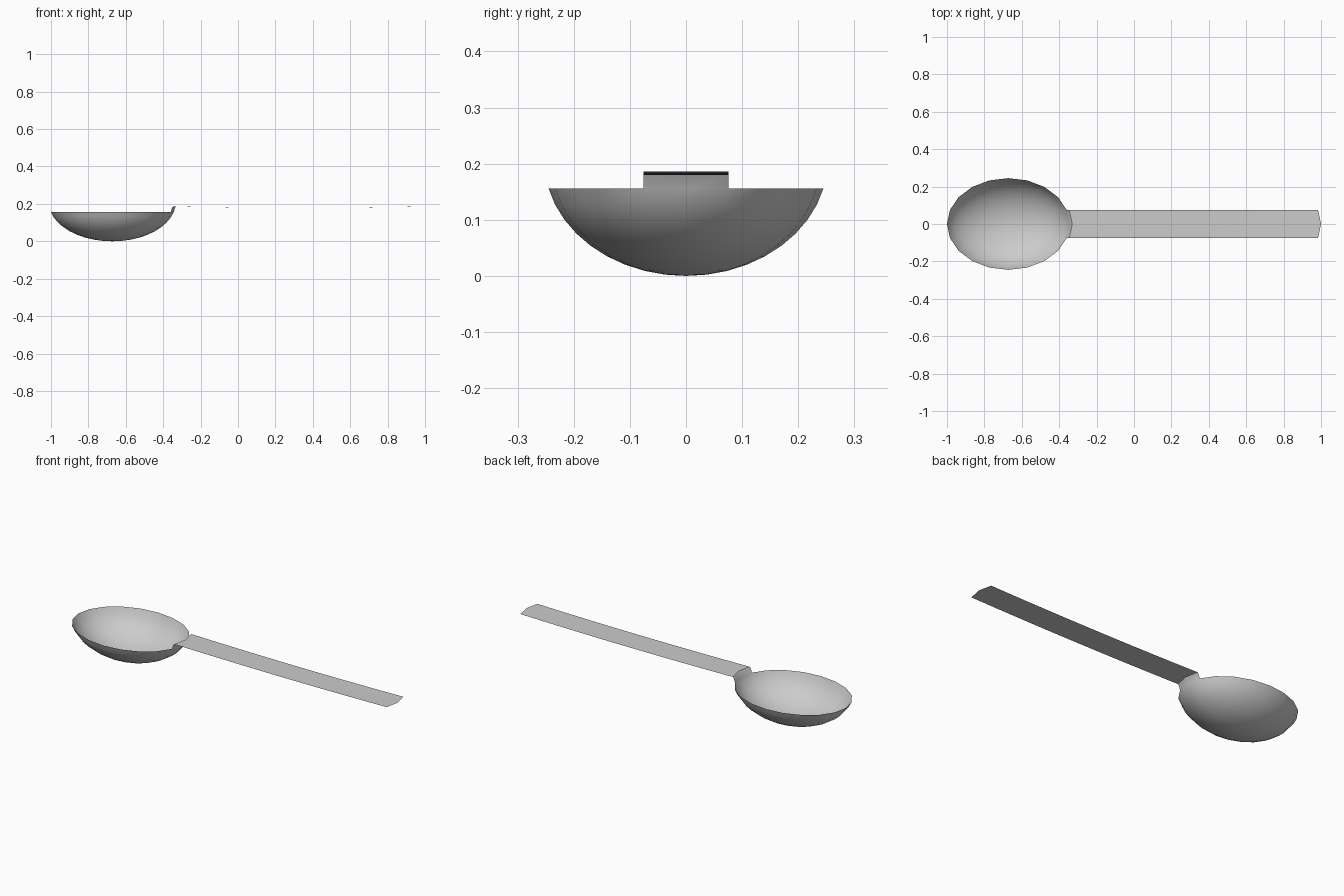
import bpy, bmesh
from math import sin, cos, radians, pi

if "Cube" in bpy.data.objects:
    bpy.data.objects.remove(bpy.data.objects["Cube"])

CX, RX, RY, RIM = -0.672, 0.328, 0.245, 0.156
SEG, RINGS = 20, 9
CUT = radians(76)  # bowl is an ellipsoid cap cut just below its equator

bm = bmesh.new()

# bowl: rings of an ellipsoid cap growing from the bottom pole
pole = bm.verts.new((CX, 0, 0))
rings = []
for i in range(1, RINGS + 1):
    a = CUT * i / RINGS
    r, z = sin(a) / sin(CUT), RIM * (1 - cos(a)) / (1 - cos(CUT))
    rings.append([bm.verts.new((CX + RX * r * cos(2 * pi * j / SEG),
                                RY * r * sin(2 * pi * j / SEG), z)) for j in range(SEG)])
for j in range(SEG):
    k = (j + 1) % SEG
    bm.faces.new((pole, rings[0][k], rings[0][j]))
    for lo, hi in zip(rings, rings[1:]):
        bm.faces.new((lo[j], lo[k], hi[k], hi[j]))

# neck and handle: the two rim edges at the tip swept up, then along a slight sag
row = [rings[-1][j] for j in (-1, 0, 1)]
tip = CX + RX
path = [(-0.337, 0.178), (-0.33, 0.186)]
for i in range(1, 13):
    t = i / 12
    path.append((-0.33 + 1.33 * t, 0.180 + 0.006 * (2 * t - 1) ** 2))
for x, z in path:
    new = [bm.verts.new((v.co.x + x - row[1].co.x, v.co.y, z)) for v in row]
    for a in (0, 1):
        bm.faces.new((row[a], new[a], new[a + 1], row[a + 1]))
    row = new

bmesh.ops.recalc_face_normals(bm, faces=bm.faces)
mesh = bpy.data.meshes.new("spoon")
bm.to_mesh(mesh)
bm.free()
spoon = bpy.data.objects.new("spoon", mesh)
bpy.context.collection.objects.link(spoon)
bpy.context.view_layer.objects.active = spoon
spoon.select_set(True)
bpy.ops.object.shade_smooth_by_angle(angle=radians(35))
